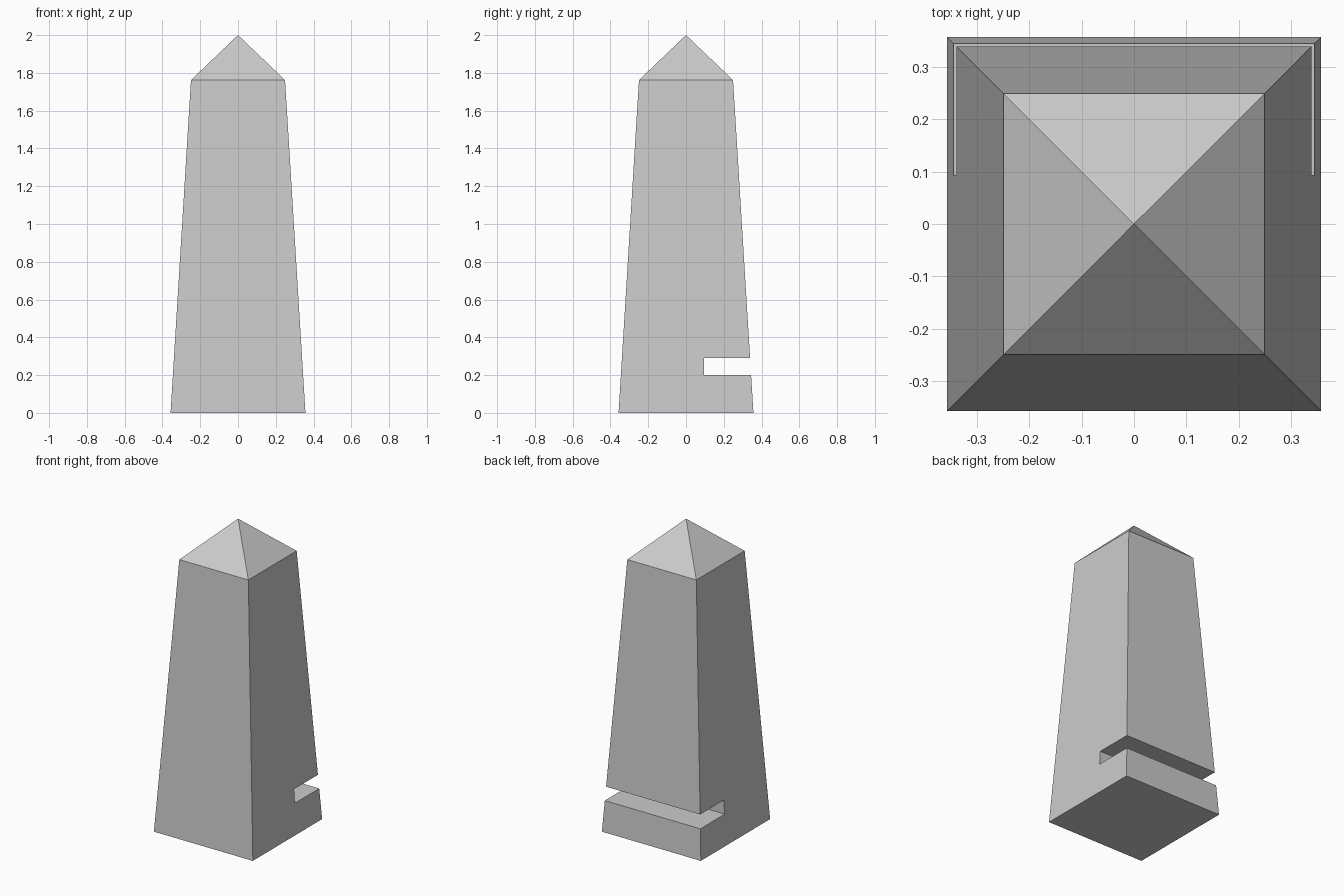
import bpy, bmesh

if "Cube" in bpy.data.objects:
    bpy.data.objects.remove(bpy.data.objects["Cube"])

BASE, SHOULDER = 0.357, 0.249   # half widths
Z_SHOULDER, Z_TIP = 1.762, 2.0


def square(bm, half, z):
    return [bm.verts.new((sx * half, sy * half, z))
            for sx, sy in ((-1, -1), (1, -1), (1, 1), (-1, 1))]


# Tapered shaft with pyramid tip
bm = bmesh.new()
low = square(bm, BASE, 0)
high = square(bm, SHOULDER, Z_SHOULDER)
tip = bm.verts.new((0, 0, Z_TIP))
bm.faces.new(low[::-1])
for i in range(4):
    j = (i + 1) % 4
    bm.faces.new((low[i], low[j], high[j], high[i]))
    bm.faces.new((high[i], high[j], tip))
mesh = bpy.data.meshes.new("obelisk")
bm.to_mesh(mesh)
bm.free()
obelisk = bpy.data.objects.new("obelisk", mesh)
bpy.context.collection.objects.link(obelisk)

# Horizontal slot cut in from the back
y0, y1, z0, z1 = 0.094, 0.6, 0.201, 0.291
bpy.ops.mesh.primitive_cube_add(size=1, location=(0, (y0 + y1) / 2, (z0 + z1) / 2))
cutter = bpy.context.object
cutter.name = "slot_cutter"
cutter.scale = (2, y1 - y0, z1 - z0)
cutter.hide_render = True

cut = obelisk.modifiers.new("slot", 'BOOLEAN')
cut.operation = 'DIFFERENCE'
cut.solver = 'EXACT'
cut.object = cutter
bpy.context.view_layer.objects.active = obelisk
bpy.ops.object.modifier_apply(modifier=cut.name)
bpy.data.objects.remove(cutter)
